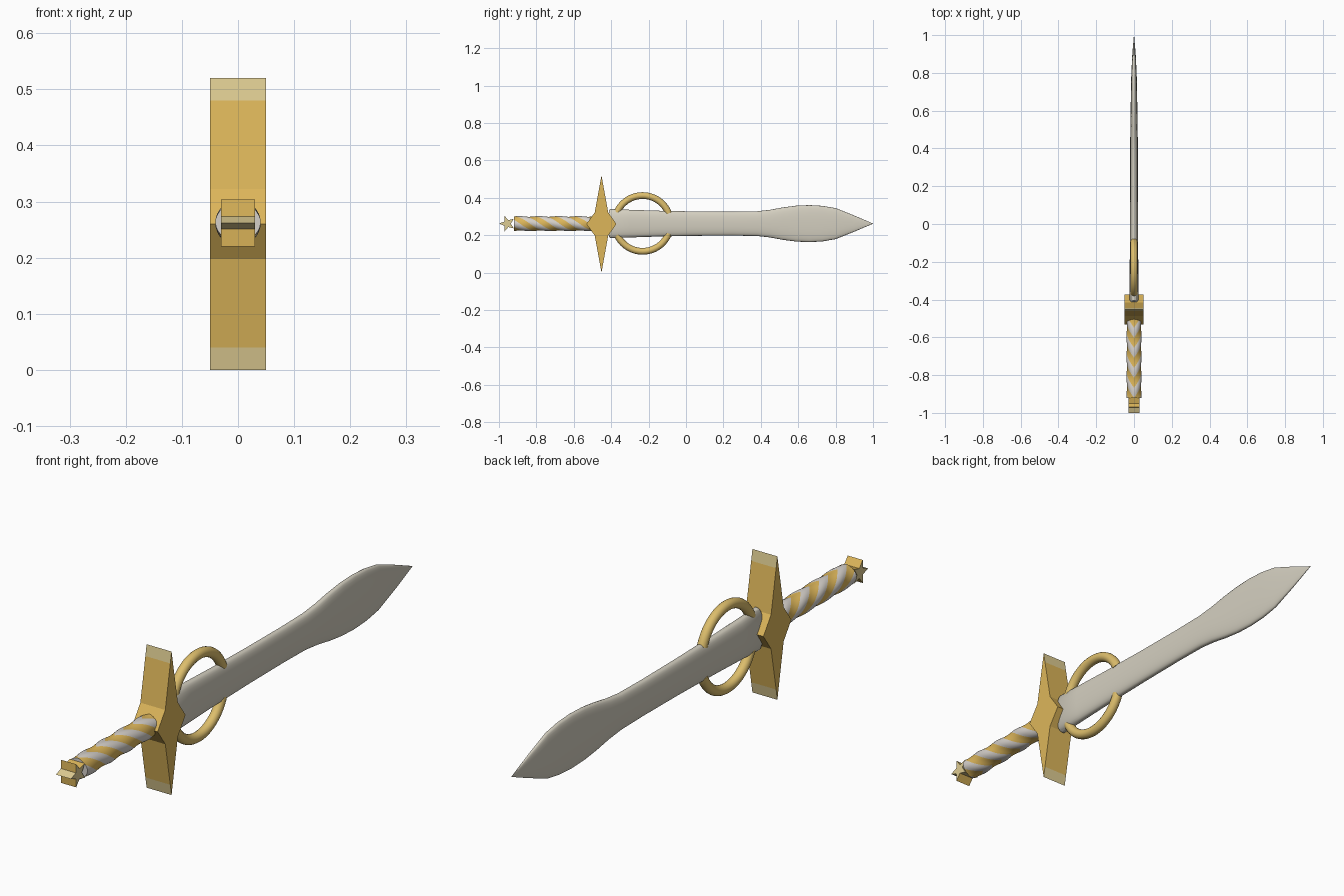
import bpy, bmesh, math
from mathutils import Vector

if "Cube" in bpy.data.objects:
    bpy.data.objects.remove(bpy.data.objects["Cube"])

ZC = 0.26  # height of the sword axis


def mat(name, rgb):
    m = bpy.data.materials.new(name)
    lin = [((c / 255 + 0.055) / 1.055) ** 2.4 for c in rgb]
    m.diffuse_color = (*lin, 1)
    m.use_nodes = True
    m.node_tree.nodes["Principled BSDF"].inputs["Base Color"].default_value = m.diffuse_color
    return m


GOLD = mat("gold", (221, 182, 90))
PALE = mat("pale gold", (222, 204, 146))
RING = mat("soft gold", (221, 190, 108))
STEEL = mat("blade steel", (212, 207, 192))
SILVER = mat("grip silver", (213, 208, 202))


def finish(name, bm, mats, smooth=None):
    bmesh.ops.recalc_face_normals(bm, faces=bm.faces)
    me = bpy.data.meshes.new(name)
    bm.to_mesh(me)
    bm.free()
    for m in mats:
        me.materials.append(m)
    ob = bpy.data.objects.new(name, me)
    bpy.context.collection.objects.link(ob)
    if smooth:
        bpy.ops.object.select_all(action='DESELECT')
        ob.select_set(True)
        bpy.context.view_layer.objects.active = ob
        bpy.ops.object.shade_smooth_by_angle(angle=math.radians(smooth))
    return ob


def loft(bm, rings, caps=True):
    """Skin a list of closed rings; returns faces row by row."""
    vs = [[bm.verts.new(p) for p in r] for r in rings]
    n = len(vs[0])
    rows = [[bm.faces.new((a[i], a[(i + 1) % n], b[(i + 1) % n], b[i])) for i in range(n)]
            for a, b in zip(vs, vs[1:])]
    if caps:
        bm.faces.new(vs[0])
        bm.faces.new(vs[-1])
    return rows


def star(name, pts, half, rule, mats):
    """Extrude a (y, z) outline across x and colour faces by a rule."""
    bm = bmesh.new()
    loft(bm, [[(s * half, y, z) for y, z in pts] for s in (-1, 1)])
    bm.normal_update()
    for f in bm.faces:
        f.material_index = rule(f)
    return finish(name, bm, mats)


# Guard: four-pointed star with pale tips
GY = -0.452
outline = []
for sy, sz in ((1, 1), (-1, 1), (-1, -1), (1, -1)):
    tip, side = (GY, ZC + sz * 0.26), (GY + sy * 0.08, ZC)
    notch = (GY + sy * 0.036, ZC + sz * 0.062)
    k = 0.22                                   # start of the pale tip band
    t = (k - 0.062) / (0.26 - 0.062)
    band = (GY + sy * 0.036 * (1 - t), ZC + sz * k)
    outline += [side, notch, band, tip] if sy * sz > 0 else [tip, band, notch, side]
outline = [p for i, p in enumerate(outline) if p != outline[i - 1]]
star("guard", outline, 0.05,
     lambda f: int(abs(f.calc_center_median().z - ZC) > 0.225), [GOLD, PALE])

# Pommel: small five-pointed star, one tip pointing back
pommel = []
for i in range(10):
    r, a = (0.044, 0.019)[i % 2], math.pi + i * math.pi / 5
    pommel.append((-0.956 + r * math.cos(a), ZC + 0.002 + r * math.sin(a)))
star("pommel_star", pommel, 0.03,
     lambda f: int(abs(f.normal.x) > 0.5 or abs(f.calc_center_median().z - ZC) < 0.02),
     [GOLD, PALE])

# Grip: bumpy cylinder with slanted stripes mirrored left to right
bm = bmesh.new()
Y0, Y1, PER, SHEAR, SUB, N = -0.92, -0.495, 0.106, 0.17, 8, 32
rings = []
for r in range(-16, int((Y1 - Y0) / PER * SUB) + 2):
    ring = []
    for i in range(N):
        a = 2 * math.pi * i / N
        y = Y0 + r * PER / SUB + SHEAR * min(a, 2 * math.pi - a) / math.pi
        y = min(max(y, Y0), Y1)
        ph = (y - Y0 - SHEAR * min(a, 2 * math.pi - a) / math.pi) / PER
        rad = 0.0385 + 0.002 * math.cos(2 * math.pi * (ph - 0.25))
        ring.append((rad * math.sin(a), y, ZC + 0.002 + rad * math.cos(a)))
    rings.append(ring)
for j, row in enumerate(loft(bm, rings)):
    for f in row:
        f.material_index = int(j % SUB >= SUB // 2)
bmesh.ops.remove_doubles(bm, verts=bm.verts, dist=1e-5)
finish("grip", bm, [SILVER, GOLD], 50)

# Blade: lens-like sections along the length
profile = [(-0.412, 0.07, 0.022), (-0.405, 0.078, 0.025), (-0.3, 0.074, 0.024),
           (-0.15, 0.069, 0.022), (0.05, 0.065, 0.021), (0.25, 0.064, 0.02),
           (0.38, 0.066, 0.02), (0.45, 0.074, 0.02), (0.52, 0.087, 0.019),
           (0.59, 0.096, 0.018), (0.66, 0.099, 0.017), (0.73, 0.095, 0.016),
           (0.8, 0.083, 0.014), (0.9, 0.043, 0.009), (1.0, 0.0005, 0.0005)]
bm = bmesh.new()
rings = []
for y, w, t in profile:
    ring = []
    for i in range(32):
        a = 2 * math.pi * i / 32
        s, c = math.sin(a), math.cos(a)
        ring.append((t * math.copysign(abs(s) ** 0.75, s), y,
                     ZC + 0.002 + w * math.copysign(abs(c) ** 0.9, c)))
    rings.append(ring)
loft(bm, rings)
finish("blade", bm, [STEEL], 40)

# Ring guards: an arc above and an arc below the blade
for name, s in (("upper_ring", 1), ("lower_ring", -1)):
    bm = bmesh.new()
    rings = []
    for k in range(29):
        a = math.radians(21 + 138 * k / 28)
        ring = []
        for i in range(16):
            b = 2 * math.pi * i / 16
            R = 0.149 + 0.018 * math.cos(b)
            ring.append((0.018 * math.sin(b), -0.232 + R * math.cos(a),
                         ZC + 0.003 + s * R * math.sin(a)))
        rings.append(ring)
    loft(bm, rings)
    finish(name, bm, [RING], 40)
